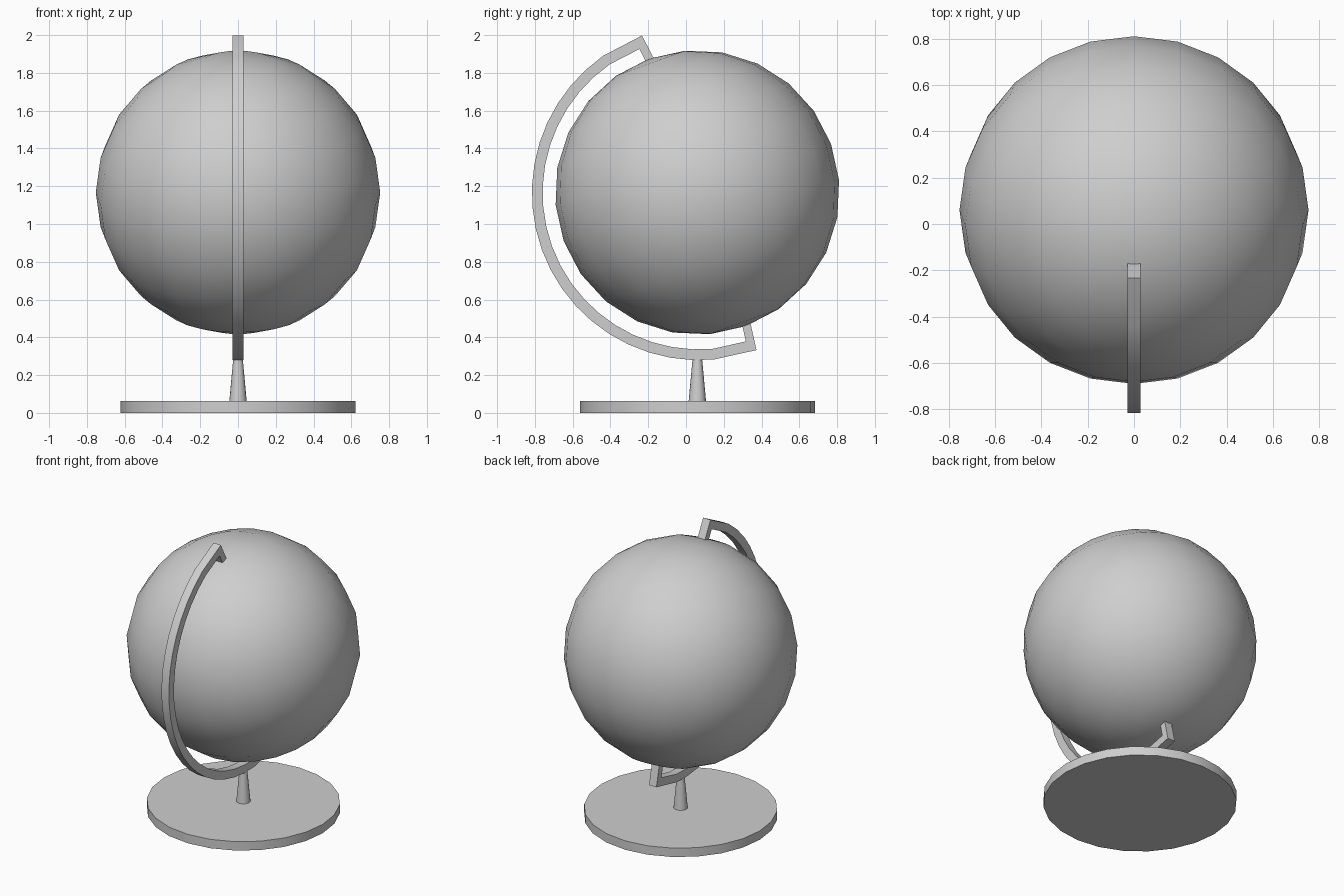
import bpy, bmesh, math
from mathutils import Matrix

cube = bpy.data.objects.get("Cube")
if cube:
    bpy.data.objects.remove(cube, do_unlink=True)

GREY = (0.62, 0.62, 0.62, 1)
grey = bpy.data.materials.new("plain_grey")
grey.use_nodes = True
grey.diffuse_color = GREY
grey.node_tree.nodes["Principled BSDF"].inputs["Base Color"].default_value = GREY

TILT = math.radians(20)
CENTRE_Y = 0.06


def finish(bm, name, location, tilt=0.0, smooth_angle=30):
    """Turn a bmesh into a named, shaded object."""
    bmesh.ops.recalc_face_normals(bm, faces=bm.faces)
    mesh = bpy.data.meshes.new(name)
    bm.to_mesh(mesh)
    bm.free()
    mesh.materials.append(grey)
    obj = bpy.data.objects.new(name, mesh)
    bpy.context.collection.objects.link(obj)
    obj.location = location
    obj.rotation_euler.x = tilt
    bpy.ops.object.select_all(action='DESELECT')
    bpy.context.view_layer.objects.active = obj
    obj.select_set(True)
    bpy.ops.object.shade_smooth_by_angle(angle=math.radians(smooth_angle))
    return obj


def cone(name, bottom_radius, top_radius, z0, z1, sides):
    bm = bmesh.new()
    bmesh.ops.create_cone(bm, cap_ends=True, segments=sides, radius1=bottom_radius,
                          radius2=top_radius, depth=z1 - z0)
    return finish(bm, name, (0, CENTRE_Y, (z0 + z1) / 2))


# Round base and tapered post
cone("base", 0.622, 0.622, 0, 0.063, 24)
cone("post", 0.046, 0.024, 0.063, 0.3, 16)

# Ball, tilted on its axis
bm = bmesh.new()
bmesh.ops.create_uvsphere(bm, u_segments=24, v_segments=12, radius=0.753)
finish(bm, "ball", (0, CENTRE_Y, 1.167), TILT, 60)

# Half-ring arm with an inward peg at each end
RADIUS, THICK, WIDTH = 0.886, 0.057, 0.058
PEG_LENGTH, PEG_WIDTH = 0.145, 0.045


def ring_point(radius, degrees):
    a = math.radians(degrees)
    return (radius * math.cos(a), radius * math.sin(a))


# Long end segments, finer steps between them
steps = [105 + 7.5 * i for i in range(21)]
outer = [ring_point(RADIUS, a) for a in [90] + steps + [270]]
inner = [ring_point(RADIUS - THICK, a) for a in steps]

# Peg corners, square to the end segment
ny, nz = ring_point(1, 97.5)
peg = [(-ny * d - nz * w, RADIUS - nz * d + ny * w)
       for d, w in ((PEG_LENGTH, 0), (PEG_LENGTH, PEG_WIDTH), (THICK, PEG_WIDTH))]
low_peg = [(y, -z) for y, z in peg]
outline = outer + low_peg + inner[::-1] + peg[::-1]

bm = bmesh.new()
side = bm.faces.new([bm.verts.new((-WIDTH / 2, y, z)) for y, z in outline])
wall = bmesh.ops.extrude_face_region(bm, geom=[side], use_keep_orig=True)
moved = [v for v in wall["geom"] if isinstance(v, bmesh.types.BMVert)]
bmesh.ops.translate(bm, verts=moved, vec=(WIDTH, 0, 0))
finish(bm, "arm", (0, 0.07, 1.165), TILT)
